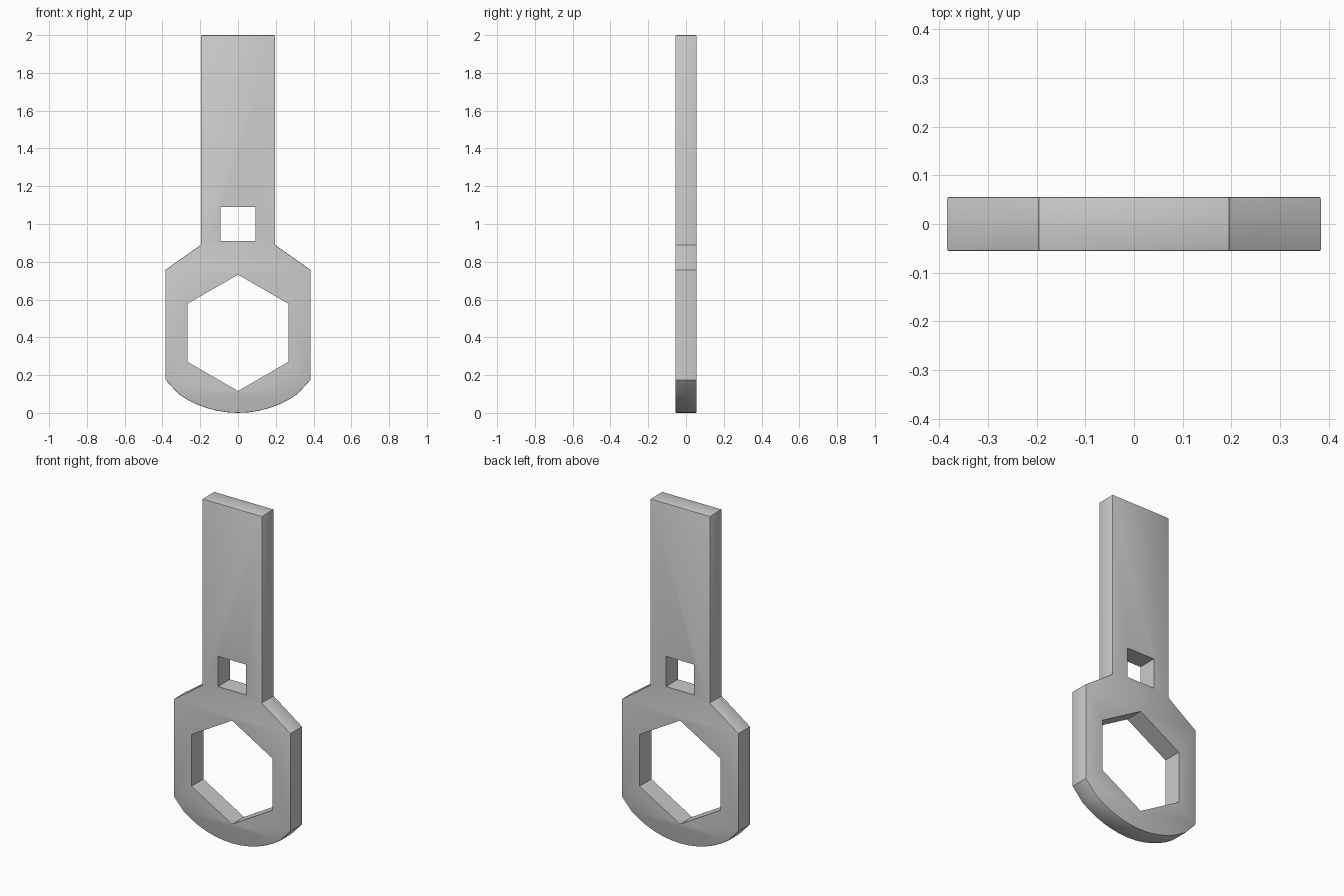
import bpy, bmesh, math
from mathutils import Matrix

if "Cube" in bpy.data.objects:
    bpy.data.objects.remove(bpy.data.objects["Cube"])

T = 0.056  # half thickness

# Right half of the outline, from handle top down to the rounded bottom
right = [(0.196, 2.0), (0.196, 0.89), (0.384, 0.757), (0.384, 0.175)]
R = 0.546
a0 = math.asin(0.315 / R)
right += [(R * math.sin(a0 * i / 6), R - R * math.cos(a0 * i / 6)) for i in range(6, 0, -1)]
outline = right + [(0, 0)] + [(-x, z) for x, z in reversed(right)]

# Hexagonal nut opening and square drive hole
hexagon = [(0.308 * math.sin(math.radians(60 * i)), 0.424 + 0.308 * math.cos(math.radians(60 * i)))
           for i in range(6)]
square = [(-0.092, 0.91), (0.092, 0.91), (0.092, 1.09), (-0.092, 1.09)]

# Flat curve with holes, extruded into a plate
curve = bpy.data.curves.new("wrench", 'CURVE')
curve.dimensions = '2D'
curve.fill_mode = 'BOTH'
curve.extrude = T
for loop in (outline, hexagon, square):
    s = curve.splines.new('POLY')
    s.points.add(len(loop) - 1)
    for p, (x, z) in zip(s.points, loop):
        p.co = (x, z, 0, 1)
    s.use_cyclic_u = True
source = bpy.data.objects.new("wrench_profile", curve)
bpy.context.collection.objects.link(source)
mesh = bpy.data.meshes.new_from_object(source.evaluated_get(bpy.context.evaluated_depsgraph_get()))
bpy.data.objects.remove(source)

# Stand it upright and weld caps to walls
bm = bmesh.new()
bm.from_mesh(mesh)
bmesh.ops.transform(bm, matrix=Matrix.Rotation(math.pi / 2, 4, 'X'), verts=bm.verts)
bmesh.ops.remove_doubles(bm, verts=bm.verts, dist=1e-4)
bmesh.ops.dissolve_degenerate(bm, edges=bm.edges, dist=1e-5)
bmesh.ops.recalc_face_normals(bm, faces=bm.faces)

# Slightly soften the outer rim, leaving the holes crisp
def on_rim(v):
    x, z = v.co.x, v.co.z
    return min(math.hypot(x - px, z - pz) for px, pz in outline) < 1e-3

rim = [e for e in bm.edges if on_rim(e.verts[0]) and on_rim(e.verts[1])
       and len(e.link_faces) == 2 and e.calc_face_angle() > 1.4]
bmesh.ops.bevel(bm, geom=rim, offset=0.004, segments=2, profile=0.5, affect='EDGES')
bm.to_mesh(mesh)
bm.free()

wrench = bpy.data.objects.new("wrench", mesh)
bpy.context.collection.objects.link(wrench)
bpy.context.view_layer.objects.active = wrench
wrench.select_set(True)
bpy.ops.object.shade_smooth_by_angle(angle=math.radians(30))
